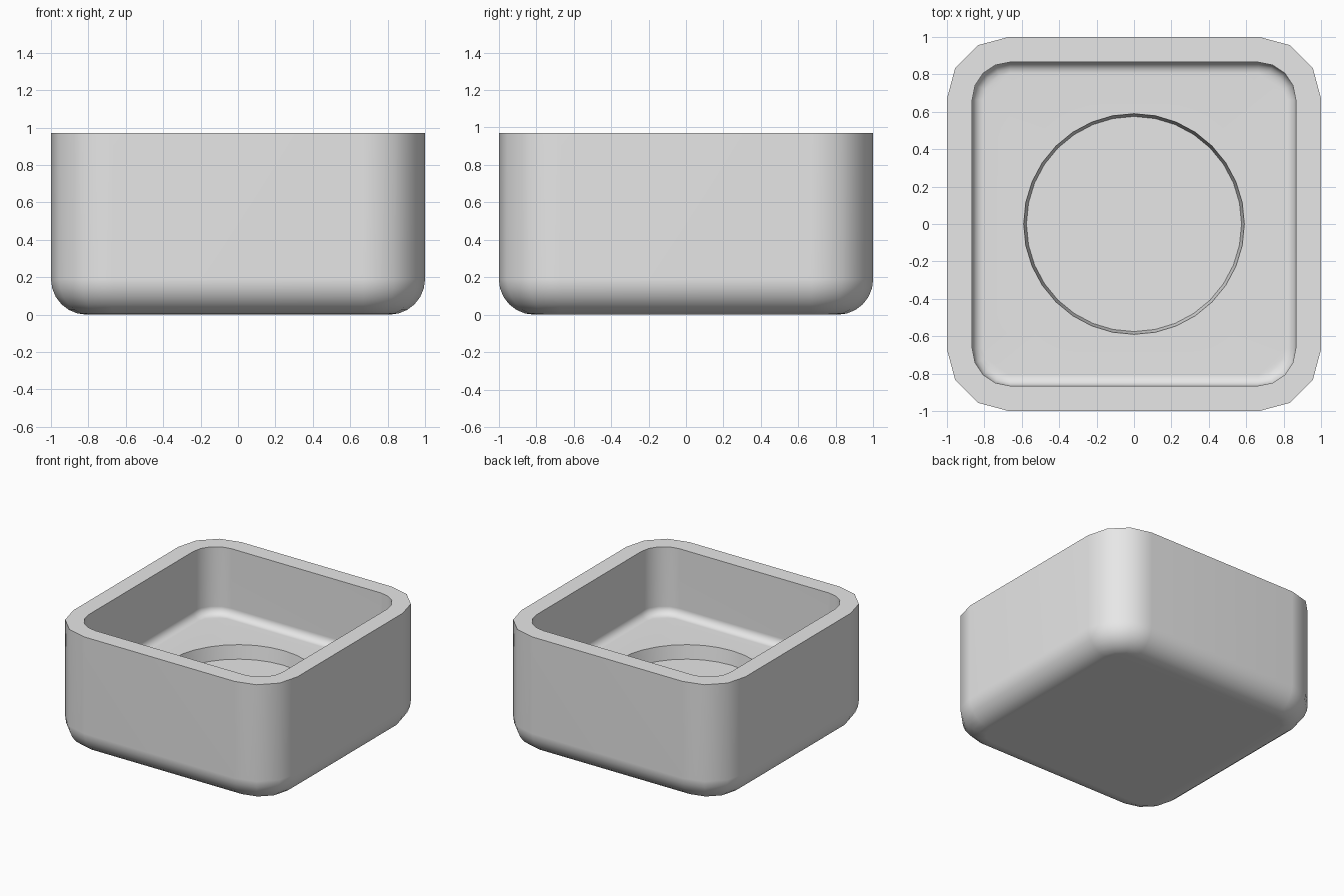
import bpy
import bmesh
from math import sin, cos, pi, radians

if "Cube" in bpy.data.objects:
    bpy.data.objects.remove(bpy.data.objects["Cube"], do_unlink=True)

HEIGHT = 0.97
FLOOR = 0.43
RECESS = 0.32

grey = bpy.data.materials.new("plain grey")
grey.use_nodes = True
colour = (0.8, 0.8, 0.8, 1)
grey.diffuse_color = colour
grey.node_tree.nodes["Principled BSDF"].inputs["Base Color"].default_value = colour

bm = bmesh.new()


def rounded_square(half, radius, z, steps):
    """Ring of vertices around a square with rounded corners."""
    ring = []
    for corner in range(4):
        mid = pi / 4 + corner * pi / 2
        cx = (half - radius) * (1 if cos(mid) > 0 else -1)
        cy = (half - radius) * (1 if sin(mid) > 0 else -1)
        for i in range(steps + 1):
            a = corner * pi / 2 + i * pi / 2 / steps
            ring.append(bm.verts.new((cx + radius * cos(a), cy + radius * sin(a), z)))
    return ring


def circle(radius, z, steps=32):
    angles = [2 * pi * i / steps for i in range(steps)]
    return [bm.verts.new((radius * cos(a), radius * sin(a), z)) for a in angles]


def loft(rings):
    for a, b in zip(rings, rings[1:]):
        for i in range(len(a)):
            j = (i + 1) % len(a)
            bm.faces.new((a[i], a[j], b[j], b[i]))


def fill_between(outer, inner):
    """Flat face with a hole."""
    edges = []
    for ring in (outer, inner):
        for i, v in enumerate(ring):
            edges.append(bm.edges.get((v, ring[(i + 1) % len(ring)])))
    bmesh.ops.triangle_fill(bm, use_beauty=True, edges=edges, normal=(0, 0, 1))


def filleted_wall(half, radius, bottom, fillet, corner_steps, fillet_steps):
    """Vertical wall from the rim down, curving inward at the bottom."""
    rings = [rounded_square(half, radius, HEIGHT, corner_steps)]
    for i in range(fillet_steps + 1):
        a = i * pi / 2 / fillet_steps
        inset = fillet * (1 - cos(a))
        z = bottom + fillet * (1 - sin(a))
        rings.append(rounded_square(half - inset, radius - inset, z, corner_steps))
    loft(rings)
    return rings


# Outer shell and underside
outer = filleted_wall(1.0, 0.33, 0, 0.19, 3, 6)
bm.faces.new(outer[-1])

# Inner cavity and flat rim
inner = filleted_wall(0.865, 0.2, FLOOR, 0.06, 4, 4)

# Round recess with slightly tapered wall
recess = [circle(0.59, FLOOR), circle(0.575, RECESS)]
loft(recess)
bm.faces.new(recess[-1])

fill_between(outer[0], inner[0])
fill_between(inner[-1], recess[0])
bmesh.ops.recalc_face_normals(bm, faces=bm.faces)

mesh = bpy.data.meshes.new("square_bowl")
bm.to_mesh(mesh)
bm.free()
mesh.materials.append(grey)
bowl = bpy.data.objects.new("square_bowl", mesh)
bpy.context.collection.objects.link(bowl)

# Smooth curves with crisp rim and recess edges
bpy.ops.object.select_all(action="DESELECT")
bowl.select_set(True)
bpy.context.view_layer.objects.active = bowl
bpy.ops.object.shade_smooth_by_angle(angle=radians(40))
weighted = bowl.modifiers.new("flat panels", "WEIGHTED_NORMAL")
weighted.keep_sharp = True
